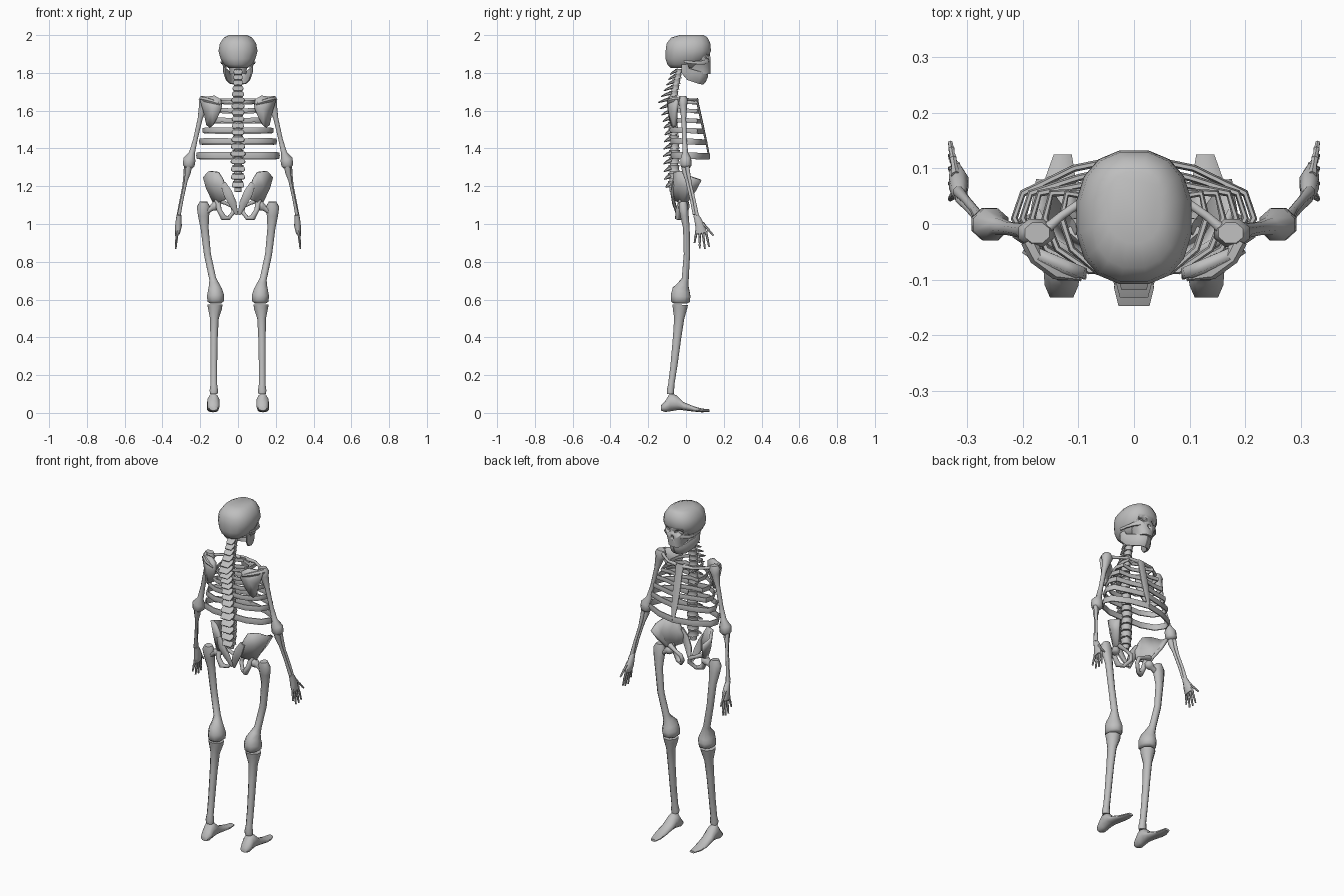
import bpy, bmesh, math
from mathutils import Vector

bone = bpy.data.materials.new("bone_grey")
bone.diffuse_color = (0.52, 0.52, 0.52, 1)


def loft(bm, pts, hint=(1, 0, 0), sides=8, axis=None, power=1.0):
    """Skin rings (x, y, z, radius along hint, other radius) along a path."""
    rings = []
    for i, p in enumerate(pts):
        c, a, b = Vector(p[:3]), p[3], p[-1]
        before, after = pts[max(i - 1, 0)], pts[min(i + 1, len(pts) - 1)]
        t = Vector(axis) if axis else (Vector(after[:3]) - Vector(before[:3])).normalized()
        u = Vector(hint)
        u = (u - t * u.dot(t)).normalized()
        v = t.cross(u)
        ring = []
        for k in range(sides):
            ang = 2 * math.pi * (k + 0.5) / sides
            cu, sv = math.cos(ang), math.sin(ang)
            cu = math.copysign(abs(cu) ** power, cu)
            sv = math.copysign(abs(sv) ** power, sv)
            ring.append(bm.verts.new(c + u * a * cu + v * b * sv))
        rings.append(ring)
    for r, s in zip(rings, rings[1:]):
        for k in range(sides):
            n = (k + 1) % sides
            bm.faces.new((r[k], r[n], s[n], s[k]))
    bm.faces.new(rings[0])
    bm.faces.new(rings[-1])


def finish(name, bm, mirror=False, thickness=0):
    bmesh.ops.recalc_face_normals(bm, faces=bm.faces)
    me = bpy.data.meshes.new(name)
    bm.to_mesh(me)
    bm.free()
    me.materials.append(bone)
    ob = bpy.data.objects.new(name, me)
    bpy.context.collection.objects.link(ob)
    if thickness:
        mod = ob.modifiers.new("thickness", 'SOLIDIFY')
        mod.thickness, mod.offset = thickness, 0
    if mirror:
        ob.modifiers.new("mirror", 'MIRROR')
    return ob


def part(name, pts, mirror=True, **kw):
    bm = bmesh.new()
    loft(bm, pts, **kw)
    return finish(name, bm, mirror)


def interp(table, z):
    """Linear lookup in rows sorted by falling z; returns the other columns."""
    for p, q in zip(table, table[1:]):
        if z >= q[0]:
            f = (p[0] - z) / (p[0] - q[0])
            return [m + (n - m) * f for m, n in zip(p[1:], q[1:])]
    return table[-1][1:]


# Skull
UP = (0, 0, 1)
cranium = part("cranium", [
    (0, .03, 2.0, .05, .065), (0, .018, 1.987, .076, .098), (0, .013, 1.955, .098, .118),
    (0, .012, 1.915, .105, .122), (0, .003, 1.875, .094, .113), (0, -.01, 1.845, .075, .09),
    (0, -.015, 1.825, .05, .065)], mirror=False, sides=16, axis=UP, power=.85)
face = part("face", [
    (0, .07, 1.915, .072, .058), (0, .07, 1.875, .072, .061), (0, .07, 1.845, .06, .06),
    (0, .072, 1.82, .048, .059), (0, .073, 1.795, .045, .057)],
    mirror=False, sides=12, axis=UP, power=.8)
part("cheekbone", [(.045, .112, 1.86, .013, .01), (.075, .085, 1.854, .012, .008),
                   (.086, .04, 1.854, .008, .006), (.086, -.01, 1.86, .008, .006)], hint=UP, sides=6)
part("jaw", [(.072, -.008, 1.845, .018, .009), (.07, -.004, 1.812, .026, .009),
             (.06, .022, 1.79, .034, .01), (.045, .07, 1.775, .035, .011),
             (.022, .096, 1.77, .035, .012), (0, .1, 1.769, .035, .012)], hint=(0, .4, .9))

# Eye and nose openings
sockets = part("socket_cutter", [(.037, .1, 1.884, .022, .013), (.037, .16, 1.886, .024, .015)])
nose = part("nose_cutter", [(0, .112, 1.85, .01, .014), (0, .16, 1.85, .012, .016)], mirror=False, sides=6)
for cutter in (sockets, nose):
    cutter.hide_render = True
    cutter.display_type = 'WIRE'
    for ob in (cranium, face):
        mod = ob.modifiers.new("opening", 'BOOLEAN')
        mod.operation, mod.object, mod.solver = 'DIFFERENCE', cutter, 'EXACT'

# Spine: z, body y, rear tip y, body radius, half width of the rear wedge
spine = [(1.82, -.035, -.08, .022, .03), (1.75, -.052, -.105, .024, .034),
         (1.66, -.07, -.147, .026, .046), (1.58, -.072, -.125, .028, .042),
         (1.48, -.066, -.112, .029, .042), (1.38, -.06, -.122, .032, .05),
         (1.25, -.066, -.115, .033, .048), (1.17, -.07, -.1, .028, .036)]
bm = bmesh.new()
z, step = 1.81, .028
while z > 1.18:
    y, tip, r, reach = interp(spine, z)
    h = step * .4
    loft(bm, [(0, y, z + h, r), (0, y, z, r * .85), (0, y, z - h, r)], axis=UP)
    loft(bm, [(0, y - r * .5, z + .002, reach * .75, h * .8), (0, (y + tip) / 2 - .006, z - .006, reach * .9, h * .6),
              (0, tip, z - .018, reach * .7, .003)], sides=6)
    z -= step
    step += .0009
finish("vertebrae", bm)
part("spine_core", [(0, row[1], row[0], row[3] * .7) for row in spine], mirror=False)

# Ribs, breastbone and collarbones
bm = bmesh.new()
for i, (z, w) in enumerate(((1.645, .09), (1.6, .13), (1.548, .16), (1.495, .183), (1.437, .2), (1.362, .215))):
    back = interp(spine, z)[0] - .01
    front = .055 + (1.66 - z) * .225
    h, t = .01 + i * .002, .0065
    loft(bm, [(.015, back, z, h, t), (w * .5, back - .004, z + .003, h, t),
              (w * .86, -.045, z + .002, h, t), (w, .01, z, h, t), (w * .93, .055, z - .002, h, t),
              (w * .5, front - .022, z - .004, h, t), (.0, front, z - .004, h, t)],
         hint=UP, sides=6)
finish("ribs", bm, True)
part("breastbone", [(0, .055, 1.665, .03, .008), (0, .066, 1.62, .024, .007),
                    (0, .088, 1.52, .025, .007), (0, .108, 1.43, .02, .006),
                    (0, .122, 1.36, .01, .005)], mirror=False)
part("collarbone", [(.02, .056, 1.655, .011), (.08, .05, 1.657, .008), (.13, .015, 1.658, .008),
                    (.17, -.02, 1.66, .011)], hint=UP)

# Shoulder blades, rounded shields with a ridge
bm = bmesh.new()
rim = [(.196, 1.655), (.165, 1.672), (.12, 1.678), (.09, 1.66), (.085, 1.62), (.105, 1.57), (.13, 1.525),
       (.147, 1.512), (.163, 1.525), (.176, 1.59)]
verts = [bm.verts.new((x, -.092 + (x - .08) * .42, zz)) for x, zz in rim]
mid = bm.verts.new((.135, -.085, 1.61))
for a, b in zip(verts, verts[1:] + verts[:1]):
    bm.faces.new((a, b, mid))
finish("shoulder_blade", bm, True, .02)
part("shoulder_ridge", [(.095, -.097, 1.635, .006), (.14, -.088, 1.65, .012), (.175, -.06, 1.66, .014),
                        (.19, -.03, 1.662, .014)], hint=UP, sides=6)

# Arms
part("upper_arm", [(.174, -.016, 1.676, .024, .02), (.176, -.016, 1.655, .035, .027),
                   (.183, -.015, 1.625, .026, .022), (.2, -.012, 1.56, .014), (.225, -.008, 1.45, .0125),
                   (.244, -.004, 1.375, .017), (.257, -.001, 1.342, .035, .031), (.261, 0, 1.31, .034, .031),
                   (.263, 0, 1.297, .022, .022)])
part("inner_forearm", [(.259, -.01, 1.325, .02), (.265, -.004, 1.275, .017), (.275, .005, 1.23, .009),
                       (.296, .028, 1.13, .008), (.312, .045, 1.05, .01)])
part("outer_forearm", [(.274, .004, 1.315, .013), (.278, .012, 1.27, .011), (.287, .026, 1.2, .008),
                       (.303, .045, 1.12, .008), (.315, .058, 1.045, .011)])

# Hands
bm = bmesh.new()
loft(bm, [(.312, .05, 1.05, .014, .012), (.314, .062, 1.025, .02, .016), (.315, .074, .99, .027, .019),
          (.32, .082, .95, .031, .013)], hint=(0, 1, 0))
for y0, z0, y1, z1 in ((.056, .965, .045, .9), (.072, .955, .073, .87), (.089, .955, .1, .868),
                       (.105, .96, .123, .878), (.088, 1.005, .146, .938)):
    for f0, f1 in ((0, .5), (.5, .8), (.8, 1)):
        seg = []
        for f, r in ((f0, 1), ((f0 + f1) / 2, .75), (f1, .9)):
            seg.append((.32 + .01 * f, y0 + (y1 - y0) * f, z0 + (z1 - z0) * f, .009 * r * (1 - .4 * f)))
        loft(bm, seg, sides=6)
finish("hand", bm, True)

# Pelvis
bm = bmesh.new()
rows = [[(.082, -.062, 1.24), (.105, -.058, 1.275), (.15, -.03, 1.28), (.178, .025, 1.25), (.168, .08, 1.232)],
        [(.06, -.068, 1.185), (.09, -.055, 1.2), (.13, -.035, 1.205), (.163, .01, 1.195), (.148, .052, 1.18)],
        [(.065, -.06, 1.13), (.08, -.05, 1.125), (.1, -.035, 1.115), (.124, -.015, 1.11), (.118, .012, 1.125)]]
grid = [[bm.verts.new(p) for p in row] for row in rows]
for r, s in zip(grid, grid[1:]):
    for k in range(4):
        bm.faces.new((r[k], r[k + 1], s[k + 1], s[k]))
finish("hip_blade", bm, True, .017)
part("hip_ring", [(.11, -.02, 1.13, .018), (.1, -.042, 1.075, .014), (.078, -.042, 1.035, .017),
                  (.05, -.025, 1.03, .011), (.022, .0, 1.065, .012), (.03, .008, 1.095, .012),
                  (.065, .006, 1.11, .01), (.11, -.005, 1.13, .016)], hint=(0, 1, 0))
part("sacrum_wing", [(.078, -.066, 1.215, .016, .012), (.055, -.072, 1.165, .026, .011),
                     (.028, -.064, 1.11, .022, .01), (.006, -.045, 1.05, .008, .008)])

# Legs
part("hip_joint", [(.1, -.018, 1.108, .013), (.112, -.017, 1.1, .026), (.128, -.016, 1.09, .024),
                   (.142, -.015, 1.082, .015), (.18, -.012, 1.06, .02)], hint=UP)
part("thigh_bone", [(.182, -.016, 1.118, .022), (.183, -.014, 1.09, .038, .026), (.182, -.008, 1.045, .032, .024),
                    (.177, .002, .98, .023, .019), (.162, .005, .84, .02, .018), (.134, -.004, .71, .02, .02),
                    (.127, -.014, .68, .028, .031), (.122, -.026, .65, .04, .05), (.119, -.028, .62, .049, .056),
                    (.118, -.03, .59, .046, .054), (.118, -.03, .58, .032, .04)])
part("shin_bone", [(.122, -.031, .573, .043, .045), (.122, -.032, .553, .04, .041), (.125, -.036, .5, .025, .029),
                   (.127, -.047, .4, .021, .024), (.128, -.064, .25, .019, .02), (.128, -.078, .15, .019, .018),
                   (.128, -.082, .12, .024, .021), (.128, -.082, .1, .022, .019)])
part("foot", [(.13, -.132, .026, .022, .014), (.13, -.11, .034, .032, .029), (.13, -.085, .056, .034, .048),
              (.13, -.05, .054, .034, .04), (.132, -.015, .036, .034, .022), (.134, .04, .021, .033, .014),
              (.132, .085, .013, .028, .01), (.128, .125, .012, .017, .007)], axis=(0, 1, 0), sides=10)

# Smooth bones with crisp creases
for ob in bpy.context.scene.objects:
    ob.select_set(True)
    bpy.context.view_layer.objects.active = ob
bpy.ops.object.shade_smooth_by_angle(angle=math.radians(58))
